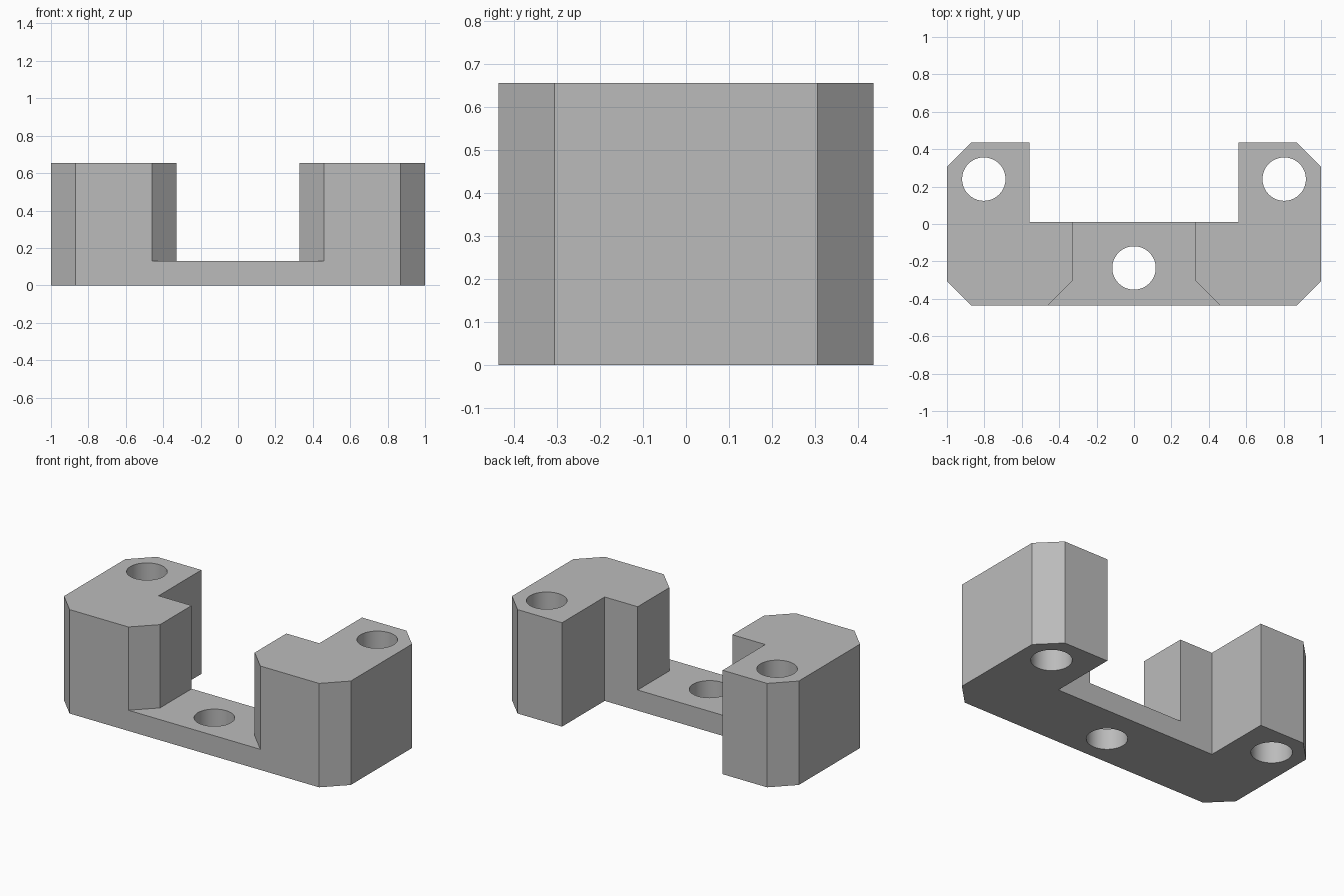
import bpy
import bmesh
from math import radians

cube = bpy.data.objects.get("Cube")
if cube:
    bpy.data.objects.remove(cube, do_unlink=True)

HEIGHT, FLOOR = 0.655, 0.13
HALF_DEPTH, CHAMFER = 0.435, 0.13
CHANNEL, NOTCH, BACK = 0.33, 0.56, 0.01
HOLE = 0.116

grey = bpy.data.materials.new("plain grey")
grey.use_nodes = True
colour = (0.5, 0.5, 0.5, 1)
grey.diffuse_color = colour
grey.node_tree.nodes["Principled BSDF"].inputs["Base Color"].default_value = colour


def prism(name, half_outline, bottom, top):
    """Mirror a right-hand outline in x and extrude it upwards."""
    outline = half_outline + [(-x, y) for x, y in reversed(half_outline)]
    bm = bmesh.new()
    face = bm.faces.new([bm.verts.new((x, y, bottom)) for x, y in outline])
    raised = bmesh.ops.extrude_face_region(bm, geom=[face])["geom"]
    bmesh.ops.translate(bm, vec=(0, 0, top - bottom),
                        verts=[v for v in raised if isinstance(v, bmesh.types.BMVert)])
    bmesh.ops.recalc_face_normals(bm, faces=bm.faces)
    mesh = bpy.data.meshes.new(name)
    bm.to_mesh(mesh)
    bm.free()
    mesh.materials.append(grey)
    obj = bpy.data.objects.new(name, mesh)
    bpy.context.collection.objects.link(obj)
    return obj


def cut(body, cutter):
    cutter.hide_render = True
    bpy.context.view_layer.objects.active = body
    mod = body.modifiers.new(cutter.name, "BOOLEAN")
    mod.operation, mod.solver, mod.object = "DIFFERENCE", "EXACT", cutter
    bpy.ops.object.modifier_apply(modifier=mod.name)
    bpy.data.objects.remove(cutter, do_unlink=True)


# Full-height block with chamfered corners and a rear notch
inner_y, inner_x = HALF_DEPTH - CHAMFER, 1 - CHAMFER
body = prism("bracket_body", [
    (inner_x, -HALF_DEPTH), (1, -inner_y), (1, inner_y), (inner_x, HALF_DEPTH),
    (NOTCH, HALF_DEPTH), (NOTCH, BACK)], 0, HEIGHT)

# Central channel, flared at the front
cut(body, prism("channel_cutter", [
    (CHANNEL + CHAMFER + 0.1, -HALF_DEPTH - 0.1), (CHANNEL, -inner_y),
    (CHANNEL, BACK + 0.1)], FLOOR, HEIGHT + 0.1))

# Screw holes through both posts and the bridge
for x, y in [(-0.803, 0.24), (0.803, 0.24), (0, -0.235)]:
    bpy.ops.mesh.primitive_cylinder_add(vertices=64, radius=HOLE, depth=2, location=(x, y, 0))
    drill = bpy.context.object
    drill.name = "hole_cutter"
    drill.data.materials.append(grey)
    cut(body, drill)

bpy.ops.object.select_all(action="DESELECT")
body.select_set(True)
bpy.context.view_layer.objects.active = body
bpy.ops.object.shade_smooth_by_angle(angle=radians(30))
